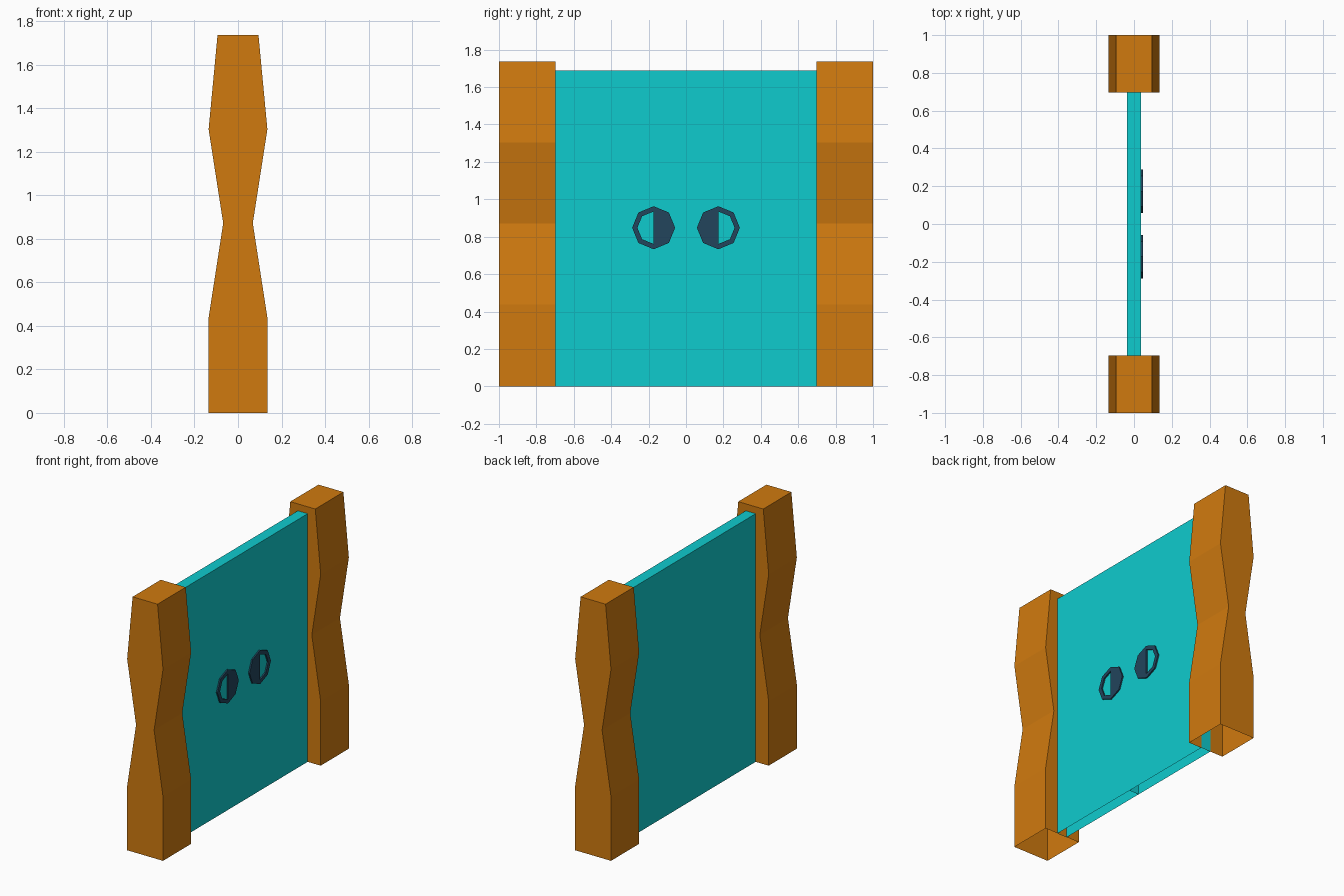
import bpy, bmesh, math

if "Cube" in bpy.data.objects:
    bpy.data.objects.remove(bpy.data.objects["Cube"])


def material(name, rgb):
    m = bpy.data.materials.new(name)
    m.diffuse_color = (*rgb, 1.0)
    m.use_nodes = True
    m.node_tree.nodes["Principled BSDF"].inputs["Base Color"].default_value = m.diffuse_color
    return m


ORANGE = material("orange wood", (0.63, 0.195, 0.0048))
TEAL = material("teal panel", (0.0048, 0.597, 0.615))
NAVY = material("dark navy", (0.016, 0.058, 0.107))


def finish(name, bm, mat):
    bmesh.ops.recalc_face_normals(bm, faces=bm.faces)
    mesh = bpy.data.meshes.new(name)
    bm.to_mesh(mesh)
    bm.free()
    mesh.materials.append(mat)
    obj = bpy.data.objects.new(name, mesh)
    bpy.context.collection.objects.link(obj)
    return obj


def open_tower(name, profile, y0, y1, mat):
    """Stack of (half width, z) rectangles, capped on top and open below."""
    bm = bmesh.new()
    rings = [[bm.verts.new((x, y, z)) for x, y in
              ((-w, y0), (w, y0), (w, y1), (-w, y1))] for w, z in profile]
    for a, b in zip(rings, rings[1:]):
        for i in range(4):
            j = (i + 1) % 4
            bm.faces.new((a[i], a[j], b[j], b[i]))
    bm.faces.new(rings[-1])
    return finish(name, bm, mat)


def handle(name, side, mat):
    """Octagonal plate, solid on the half nearest the middle, ring on the other."""
    bm = bmesh.new()
    cy, cz, x0, x1 = side * 0.173, 0.848, 0.037, 0.0465
    loops = []
    for x in (x0, x1):
        outer, inner = [], []
        for i in range(8):
            a = i * math.pi / 4
            c, s = math.cos(a), math.sin(a)
            outer.append(bm.verts.new((x, cy + side * 0.115 * c, cz + 0.115 * s)))
            inner.append(bm.verts.new((x, cy + side * max(0, 0.087 * c), cz + 0.087 * s)))
        loops.append((outer, inner))
    (ob, ib), (of, inf) = loops
    for i in range(8):
        j = (i + 1) % 8
        for a, b in ((ob, ib), (ob, of), (of, inf), (inf, ib)):
            bm.faces.new((a[i], a[j], b[j], b[i]))
    return finish(name, bm, mat)


POST = [(0.135, 0), (0.135, 0.437), (0.068, 0.872), (0.135, 1.303), (0.094, 1.737)]
DOOR = [(0.037, 0), (0.037, 1.69)]

for side, label in ((-1, "left"), (1, "right")):
    # Carved hollow post
    open_tower(label + "_post", POST, side * 0.697, side * 1.0, ORANGE)
    # Door leaf meeting its twin at the middle
    open_tower(label + "_door", DOOR, 0.0, side * 0.7, TEAL)
    # Handle plate on the door face
    handle(label + "_handle", side, NAVY)
